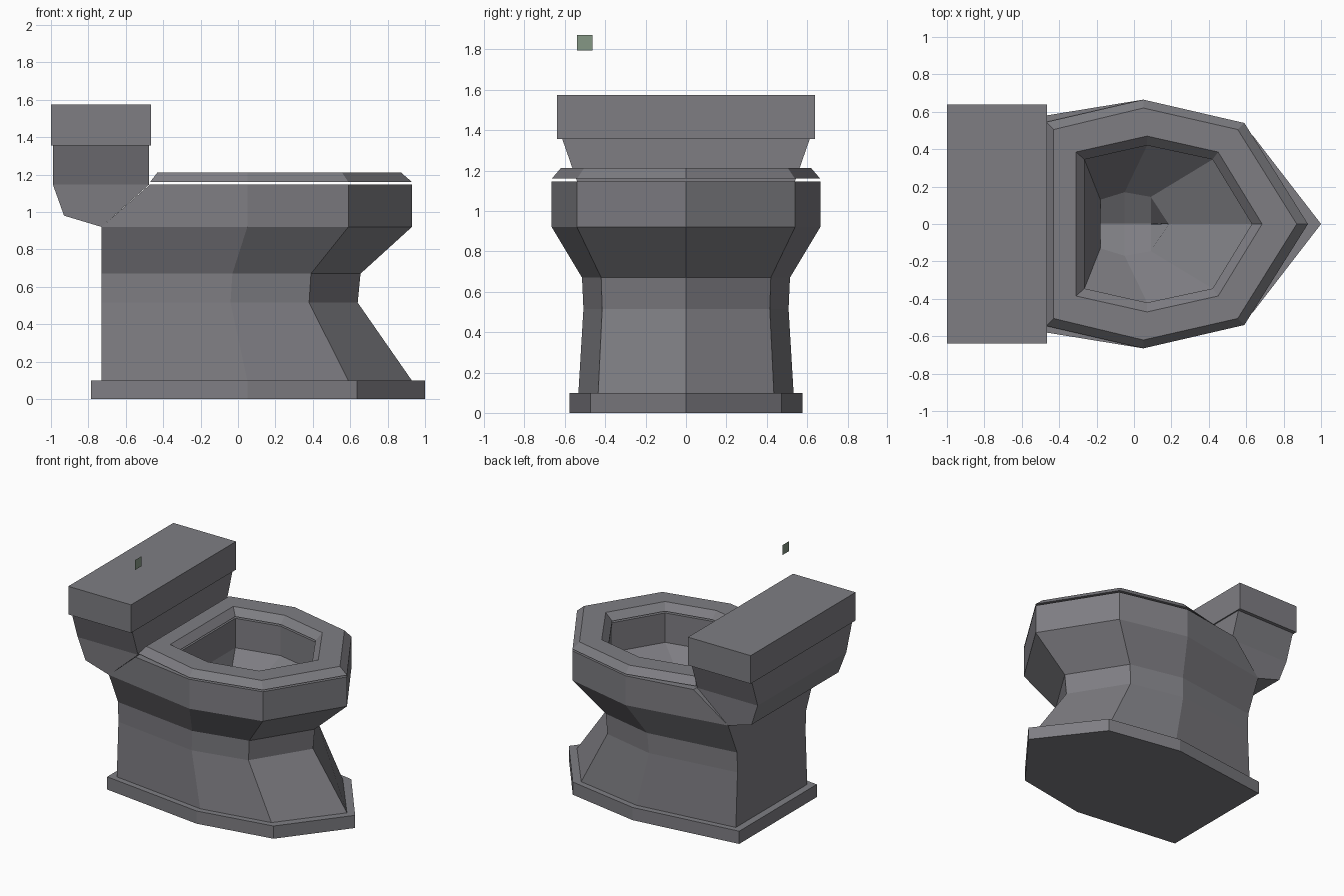
import bpy, bmesh

if "Cube" in bpy.data.objects:
    bpy.data.objects.remove(bpy.data.objects["Cube"])


def material(name, color):
    mat = bpy.data.materials.new(name)
    mat.diffuse_color = (*color, 1)
    mat.use_nodes = True
    mat.node_tree.nodes["Principled BSDF"].inputs["Base Color"].default_value = mat.diffuse_color
    return mat


grey = material("dark_grey", (.21, .207, .226))
green = material("grey_green", (.235, .31, .235))


def finish(name, bm):
    bmesh.ops.recalc_face_normals(bm, faces=bm.faces)
    me = bpy.data.meshes.new(name)
    bm.to_mesh(me)
    bm.free()
    me.materials.append(grey)
    ob = bpy.data.objects.new(name, me)
    bpy.context.collection.objects.link(ob)
    return ob


def loft(name, rings, closed=False):
    """Each ring: z, front tip x, then (x, half width) of front, middle and back corners."""
    bm = bmesh.new()
    loops = []
    for z, tip, *half in rings:
        pts = [(tip, 0)] + half + [(x, -y) for x, y in reversed(half)]
        loops.append([bm.verts.new((x, y, z)) for x, y in pts])
    pairs = list(zip(loops, loops[1:]))
    if closed:
        pairs.append((loops[-1], loops[0]))
    else:
        bm.faces.new(loops[0])
        bm.faces.new(loops[-1])
    for a, b in pairs:
        for i in range(len(a)):
            j = (i + 1) % len(a)
            bm.faces.new((a[i], a[j], b[j], b[i]))
    return finish(name, bm)


# Floor plinth
foot = (1.0, (.635, .473), (.05, .578), (-.785, .473))
loft("plinth", [(0, *foot), (.098, *foot)])

# Pedestal outside, rim, then bowl inside with a V-shaped trough
loft("pedestal_and_bowl", [
    (.098, .93, (.59, .435), (.05, .533), (-.73, .435)),
    (.515, .64, (.38, .415), (-.04, .508), (-.73, .415)),
    (.67, .655, (.39, .42), (-.03, .515), (-.73, .42)),
    (.92, .93, (.59, .54), (.05, .665), (-.73, .53)),
    (1.147, .93, (.59, .54), (.05, .665), (-.47, .58)),
    (1.147, .63, (.42, .345), (.07, .42), (-.265, .345)),
    (.92, .63, (.42, .345), (.07, .42), (-.265, .345)),
    (.66, .185, (.09, .145), (-.05, .17), (-.18, .13)),
    (.58, .17, (.09, .004), (-.05, .004), (-.18, .004)),
])

# Seat ring with sloped outer and inner edges
loft("seat", [
    (1.16, .93, (.59, .54), (.05, .665), (-.47, .545)),
    (1.212, .87, (.555, .505), (.05, .62), (-.43, .505)),
    (1.212, .685, (.45, .385), (.07, .47), (-.31, .385)),
    (1.16, .63, (.42, .345), (.07, .42), (-.265, .345)),
], closed=True)

# Tank: side profile of x, z and half width, joined across
profile = [(-.99, 1.36, .614), (-.475, 1.36, .614), (-.475, 1.147, .54),
           (-.73, .92, .53), (-.93, .98, .53), (-.99, 1.147, .54)]
bm = bmesh.new()
sides = [[bm.verts.new((x, s * w, z)) for x, z, w in profile] for s in (-1, 1)]
for v in sides:
    bm.faces.new((v[0], v[1], v[2], v[5]))
    bm.faces.new((v[2], v[3], v[4], v[5]))
for i in range(len(profile)):
    j = (i + 1) % len(profile)
    bm.faces.new((sides[0][i], sides[0][j], sides[1][j], sides[1][i]))
finish("tank", bm)

# Tank lid
bpy.ops.mesh.primitive_cube_add(size=1, location=(-.7325, 0, 1.465))
lid = bpy.context.object
lid.name = "tank_lid"
lid.scale = (.535, 1.28, .217)
lid.data.materials.append(grey)

# Small floating square plate
bpy.ops.mesh.primitive_plane_add(size=.077, location=(-.5, -.502, 1.833),
                                 rotation=(0, 1.570796, 0))
plate = bpy.context.object
plate.name = "floating_plate"
plate.data.materials.append(green)
